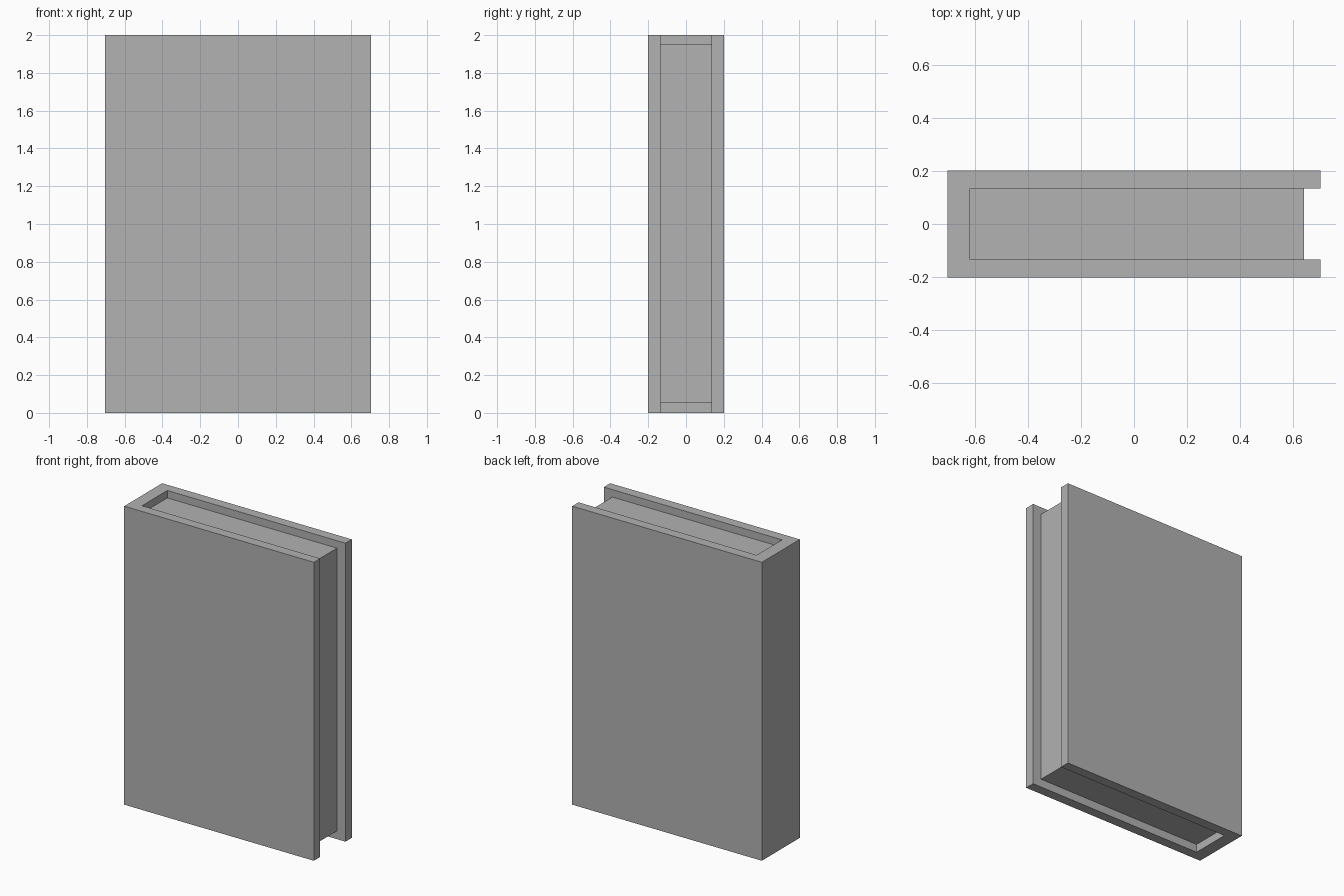
import bpy
import bmesh

cube = bpy.data.objects.get("Cube")
if cube:
    bpy.data.objects.remove(cube, do_unlink=True)

grey = bpy.data.materials.new("plain grey")
grey.use_nodes = True
colour = (0.445, 0.445, 0.445, 1)
grey.diffuse_color = colour
grey.node_tree.nodes["Principled BSDF"].inputs["Base Color"].default_value = colour


def extrude_outline(name, outline, bottom, top):
    """Raise a flat outline into a solid standing between two heights."""
    bm = bmesh.new()
    face = bm.faces.new([bm.verts.new((x, y, bottom)) for x, y in outline])
    raised = bmesh.ops.extrude_face_region(bm, geom=[face], use_keep_orig=True)["geom"]
    verts = [v for v in raised if isinstance(v, bmesh.types.BMVert)]
    bmesh.ops.translate(bm, verts=verts, vec=(0, 0, top - bottom))
    bmesh.ops.recalc_face_normals(bm, faces=bm.faces)
    mesh = bpy.data.meshes.new(name)
    bm.to_mesh(mesh)
    bm.free()
    mesh.materials.append(grey)
    obj = bpy.data.objects.new(name, mesh)
    bpy.context.collection.objects.link(obj)
    return obj


edge, spine, fore_edge = 0.703, -0.618, 0.64
outer, inner = 0.201, 0.134

# Cover: two boards joined by the spine, as one C-shaped section
half = [(-edge, outer), (edge, outer), (edge, inner), (spine, inner)]
mirrored = [(x, -y) for x, y in reversed(half)]
extrude_outline("cover", half + mirrored, 0, 2)

# Page block, set in from the cover on its three open sides
pages = [(spine, -inner), (fore_edge, -inner), (fore_edge, inner), (spine, inner)]
extrude_outline("pages", pages, 0.055, 1.95)
